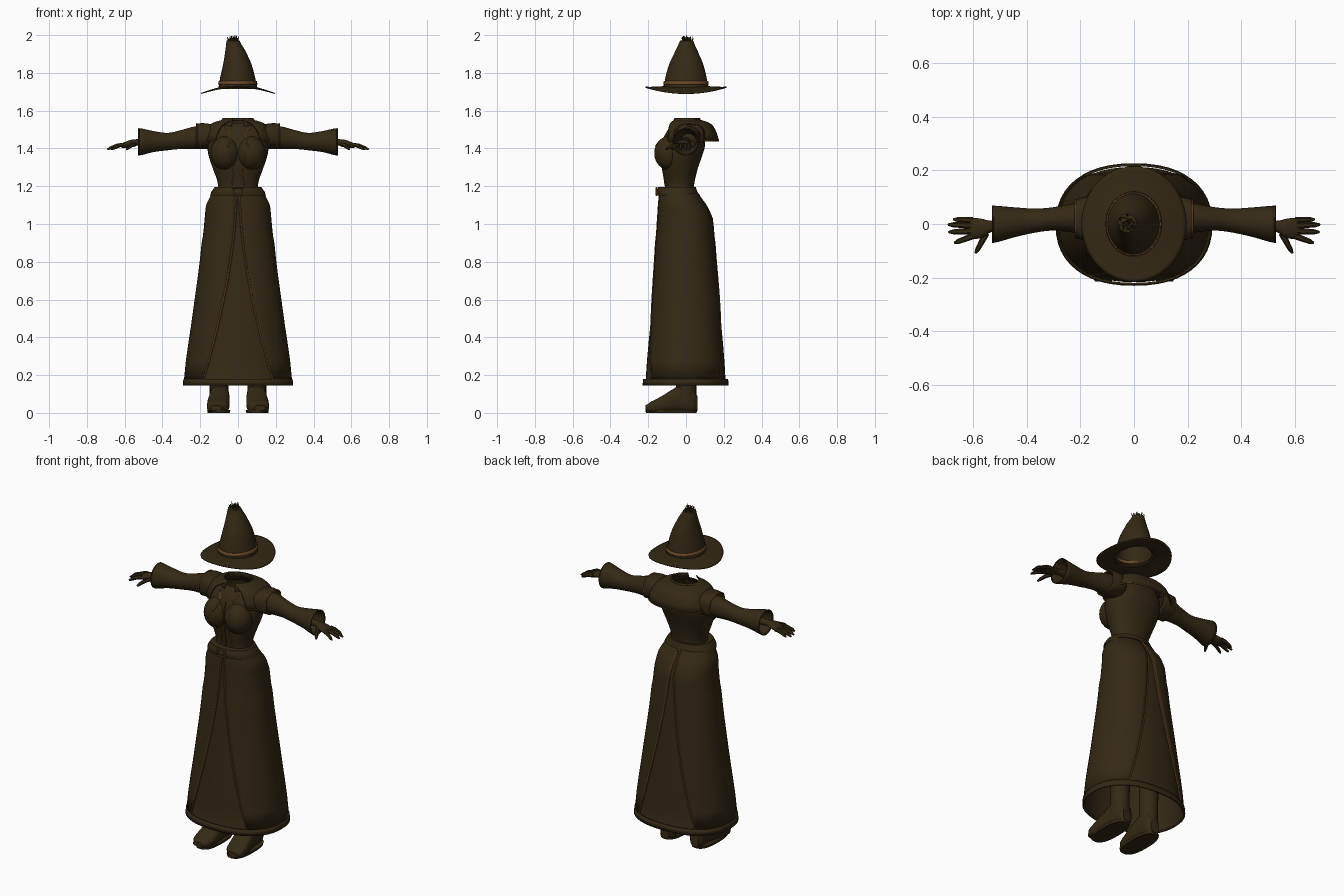
import bpy, bmesh, math, random
from mathutils import Vector, Matrix

if bpy.data.objects.get("Cube"):
    bpy.data.objects.remove(bpy.data.objects["Cube"])
random.seed(4)


def material(name, r, g, b):
    m = bpy.data.materials.new(name)
    m.use_nodes = True
    m.diffuse_color = (r, g, b, 1)
    bsdf = m.node_tree.nodes["Principled BSDF"]
    bsdf.inputs["Base Color"].default_value = (r, g, b, 1)
    bsdf.inputs["Roughness"].default_value = .9
    return m


CLOTH = material("dark_brown_cloth", .034, .022, .007)
TRIM = material("light_brown_trim", .15, .07, .022)
STRAW = material("pale_tuft", .8, .8, .8)


def finish(name, mesh, mats, mirror=False, thick=0):
    obj = bpy.data.objects.new(name, mesh)
    bpy.context.collection.objects.link(obj)
    mesh.materials.clear()
    for m in mats:
        mesh.materials.append(m)
    bpy.ops.object.select_all(action="DESELECT")
    obj.select_set(True)
    bpy.context.view_layer.objects.active = obj
    bpy.ops.object.shade_smooth_by_angle(angle=math.radians(45))
    if thick:
        mod = obj.modifiers.new("thickness", "SOLIDIFY")
        mod.thickness, mod.offset = thick, 0
    if mirror:
        obj.modifiers.new("mirror", "MIRROR").use_clip = False
    return obj


def grid(name, rows, mat=CLOTH, closed=True, caps=(False, False), **kw):
    """Skin a list of point rows."""
    bm = bmesh.new()
    vs = [[bm.verts.new(p) for p in row] for row in rows]
    n = len(rows[0])
    for a, b in zip(vs, vs[1:]):
        for i in range(n if closed else n - 1):
            j = (i + 1) % n
            bm.faces.new((a[i], a[j], b[j], b[i]))
    for cap, row in zip(caps, (vs[0], vs[-1])):
        if cap:
            bm.faces.new(row)
    bmesh.ops.recalc_face_normals(bm, faces=bm.faces)
    mesh = bpy.data.meshes.new(name)
    bm.to_mesh(mesh)
    bm.free()
    return finish(name, mesh, [mat], **kw)


def resample(rings, steps=4):
    """Smooth the rings (position, a min, a max, b min, b max) along their axis."""
    out = []
    for k in range(len(rings) - 1):
        p = [rings[max(0, min(len(rings) - 1, k + d))] for d in (-1, 0, 1, 2)]
        for s in range(steps):
            t = s / steps
            out.append([b + .5 * t * (c - a + t * (2*a - 5*b + 4*c - d + t * (3*(b - c) + d - a)))
                        for a, b, c, d in zip(*p)])
            out[-1][0] = p[1][0] + t * (p[2][0] - p[1][0])
    return out + [list(rings[-1])]


def section(ring, ang, power=2, axis="z", grow=0):
    t, a0, a1, b0, b1 = ring
    c, s = math.cos(ang), math.sin(ang)
    bend = lambda v: math.copysign(abs(v) ** (2 / power), v)
    a = (a0 + a1) / 2 + ((a1 - a0) / 2 + grow) * bend(c)
    b = (b0 + b1) / 2 + ((b1 - b0) / 2 + grow) * bend(s)
    return Vector({"x": (t, a, b), "y": (a, t, b), "z": (a, b, t)}[axis])


def loft(name, rings, mat=CLOTH, power=2, axis="z", n=32, steps=4, grow=0, **kw):
    rows = [[section(r, math.tau * i / n, power, axis, grow) for i in range(n)]
            for r in resample(rings, steps)]
    return grid(name, rows, mat, **kw)


def tube(name, points, radius, mat=TRIM, taper=None, cyclic=False, **kw):
    curve = bpy.data.curves.new(name, "CURVE")
    curve.dimensions, curve.bevel_depth, curve.bevel_resolution = "3D", radius, 1
    curve.use_fill_caps = True
    sp = curve.splines.new("POLY")
    sp.points.add(len(points) - 1)
    for i, p in enumerate(points):
        sp.points[i].co = (*p, 1)
        sp.points[i].radius = taper[i] if taper else 1
    sp.use_cyclic_u = cyclic
    temp = bpy.data.objects.new(name, curve)
    mesh = bpy.data.meshes.new_from_object(temp)
    bpy.data.objects.remove(temp)
    return finish(name, mesh, [mat], **kw)


def sym(*rows):
    """Rings given as height, half width, front, back."""
    return [(z, -w, w, f, b) for z, w, f, b in rows]


# Skirt: inner skirt, hem band, two side panels opening at front and back
skirt = sym((1.16, .135, -.135, .06), (1.1, .162, -.14, .1), (1.03, .17, -.145, .133),
            (.9, .186, -.156, .148), (.55, .23, -.185, .183), (.18, .279, -.217, .213),
            (.15, .283, -.22, .216))
P = 2.3
loft("inner_skirt", skirt, power=P, n=48, grow=-.004)
loft("skirt_hem", sym((.145, .288, -.226, .222), (.18, .285, -.223, .219)), power=P, n=48, steps=1, thick=.008)
panel, front_edge, back_edge = [], [], []
for ring in resample(skirt):
    if ring[0] < .179:
        continue
    gap = .008 + .172 * max(0, (1.16 - ring[0]) / .98) ** 1.7
    phi = math.asin((gap / ring[2]) ** (P / 2))
    row = [section(ring, -math.pi / 2 + phi + (math.pi - 2 * phi) * i / 24, P, grow=.004) for i in range(25)]
    panel.append(row)
    front_edge.append(row[0])
    back_edge.append(row[-1])
grid("skirt_panel", panel, closed=False, mirror=True, thick=.005)
tube("skirt_front_trim", front_edge, .0055, mirror=True)
tube("skirt_back_trim", back_edge, .0055, mirror=True)

# Belt and buckle
loft("belt", sym((1.15, .148, -.152, .068), (1.172, .14, -.154, .06), (1.195, .125, -.148, .052)),
     power=P, caps=(True, True), thick=0)
tube("buckle", [(x * .024, -.157, 1.172 + z * .02) for x, z in ((-1, -1), (1, -1), (1, 1), (-1, 1))],
     .005, cyclic=True)

# Bodice
loft("bodice", sym((1.17, .108, -.11, .042), (1.22, .108, -.112, .045), (1.3, .135, -.125, .064),
                   (1.36, .155, -.132, .085), (1.41, .162, -.13, .1), (1.46, .16, -.115, .1),
                   (1.51, .13, -.09, .09), (1.535, .08, -.065, .07)), power=2.2)
bust = [(1.375 + .09 * math.sin(a), .078 * math.cos(a)) for a in (k * math.pi / 12 for k in range(-6, 7))]
loft("bust", [(z, .068 - r, .068 + r, -.09 - r, -.09 + r) for z, r in bust], steps=1, mirror=True)
bpy.context.view_layer.update()
graph = bpy.context.evaluated_depsgraph_get()


def on_front(x, z):
    hit, loc, *rest = bpy.context.scene.ray_cast(graph, (x, -1, z), (0, 1, 0))
    return Vector((x, loc.y - .001 if hit else -.1, z))


tube("bodice_trim", [on_front(.035 - .012 * math.sin(k / 3), 1.2 + .018 * k) for k in range(11)],
     .003, mirror=True)
tube("lapel_trim", [on_front(.07 - .03 * math.sin(k * math.pi / 12), 1.52 - .011 * k) for k in range(11)],
     .004, mirror=True)
tube("centre_seam", [on_front(0, 1.2 + .02 * k) for k in range(14)], .003, CLOTH)

# Capelet draped over the shoulders, with trimmed edge
cape = []
for k in range(11):
    v = k / 10
    ring = (1.55 - .03 * v - .08 * v ** 5, -.075 - .115 * v, .075 + .115 * v, -.062 - .055 * v, .072 + .1 * v)
    phi = .3 + .3 * v
    cape.append([section(ring, -math.pi / 2 + phi + (math.tau - 2 * phi) * i / 48, 2.5) for i in range(49)])
grid("capelet", cape, closed=False, thick=.006)
tube("capelet_trim", cape[-1], .004)

# Standing collar, open at the front
collar = [[section(r, -math.pi / 2 + .35 + (math.tau - .7) * i / 32) for i in range(33)]
          for r in sym((1.51, .1, -.085, .085), (1.54, .092, -.075, .08), (1.56, .078, -.062, .072))]
grid("collar", collar, closed=False, thick=.005)

# Shoulder caps, sleeves and wrists
cap_end = (.218, -.05, .09, 1.403, 1.53)
loft("shoulder_cap", [(.13, -.065, .095, 1.41, 1.525), (.18, -.06, .098, 1.405, 1.531), cap_end],
     axis="x", power=2.6, mirror=True, thick=.005)
tube("shoulder_trim", [section(cap_end, math.tau * i / 32, 2.6, "x") for i in range(32)], .004,
     cyclic=True, mirror=True)
cuff = (.525, -.068, .066, 1.365, 1.505)
loft("sleeve", [(.13, -.04, .08, 1.4, 1.51), (.22, -.03, .075, 1.4, 1.515), (.3, -.022, .06, 1.4, 1.495),
                (.37, -.03, .055, 1.393, 1.48), (.45, -.048, .06, 1.383, 1.49), cuff],
     axis="x", mirror=True, thick=.005)
tube("cuff_edge", [section(cuff, math.tau * i / 32, 2, "x") for i in range(32)], .004, CLOTH,
     cyclic=True, mirror=True)
loft("palm", [(.42, -.03, .025, 1.41, 1.46), (.53, -.03, .012, 1.415, 1.45), (.57, -.052, .02, 1.408, 1.445),
              (.605, -.055, .022, 1.402, 1.432), (.62, -.045, .015, 1.405, 1.425)],
     axis="x", n=16, caps=(True, True), mirror=True)

# Fingers: base, then tip
fingers = {"little": (.6, .014, .672, .017), "ring": (.605, -.006, .692, -.002),
           "middle": (.605, -.026, .69, -.03), "index": (.6, -.045, .668, -.07), "thumb": (.55, -.035, .59, -.108)}
for name, (x0, y0, x1, y1) in fingers.items():
    pts = [(x0 + (x1 - x0) * t, y0 + (y1 - y0) * t, 1.42 - .026 * t * t) for t in (0, .4, .8, 1)]
    tube(name + "_finger" if name != "thumb" else name, pts, .011, CLOTH, (1.1, 1, .85, .4), mirror=True)

# Legs and boots
loft("leg", sym((.06, .05, -.06, .055), (.15, .05, -.052, .055), (.35, .055, -.05, .06), (.8, .065, -.06, .065)),
     n=20, mirror=False).location.x = .1
bpy.data.objects["leg"].name = "left_leg"
right = bpy.data.objects["left_leg"].copy()
right.name, right.location.x = "right_leg", -.1
bpy.context.collection.objects.link(right)
loft("boot", [(.06, .07, .125, .01, .09), (.04, .052, .14, .002, .13), (-.02, .046, .148, .003, .15),
              (-.07, .045, .155, .005, .125), (-.13, .045, .163, 0, .088), (-.185, .055, .163, 0, .06),
              (-.215, .085, .145, .012, .04)], axis="y", power=2.8, n=24, caps=(True, True), mirror=True)
loft("boot_sole", sym((0, .058, -.212, .055), (.014, .061, -.215, .06)), power=2.6, steps=1,
     caps=(True, True)).location.x = .102
sole = bpy.data.objects["boot_sole"].copy()
sole.name, sole.location.x = "right_boot_sole", -.102
bpy.context.collection.objects.link(sole)

# Hat: drooping brim, leaning crown, band and frayed tip
brim = []
for k in range(9):
    v = k / 8
    ring = (0, -.09 - .105 * v, .09 + .105 * v, -.105 - .11 * v, .105 + .11 * v)
    row = [section(ring, math.tau * i / 48) for i in range(48)]
    for p in row:
        p.z = 1.728 - .012 * v - .025 * (p.x / .195) ** 2 + .008 * v * (p.y / .215) ** 2
    brim.append(row)
grid("hat_brim", brim, thick=.006)
loft("hat_crown", [(1.715, -.103, .103, -.12, .12), (1.76, -.097, .094, -.112, .112),
                   (1.85, -.078, .07, -.088, .09), (1.92, -.067, .038, -.055, .06),
                   (1.97, -.06, .008, -.032, .038), (1.975, -.045, -.01, -.015, .02)], caps=(False, True))
loft("hat_band", [(1.738, -.104, .102, -.119, .119), (1.757, -.1, .097, -.115, .115)], TRIM, steps=1, thick=.004)

bm = bmesh.new()
for k in range(60):
    a, r = random.uniform(0, math.tau), random.uniform(.004, .03)
    base = Vector((-.026 + r * math.cos(a), .003 + r * math.sin(a), random.uniform(1.965, 1.975)))
    lean = Vector((math.cos(a) * r * 12, math.sin(a) * r * 12, 1)).normalized()
    h = random.uniform(.015, .026)
    turn = lean.to_track_quat("Z", "Y").to_matrix().to_4x4()
    made = bmesh.ops.create_cone(bm, cap_ends=True, segments=4, radius1=.003, radius2=.0005, depth=h,
                                 matrix=Matrix.Translation(base + lean * h / 2) @ turn)
    for f in {f for v in made["verts"] for f in v.link_faces}:
        f.material_index = 1 if k % 3 else 0
mesh = bpy.data.meshes.new("hat_tuft")
bm.to_mesh(mesh)
bm.free()
finish("hat_tuft", mesh, [CLOTH, STRAW])
